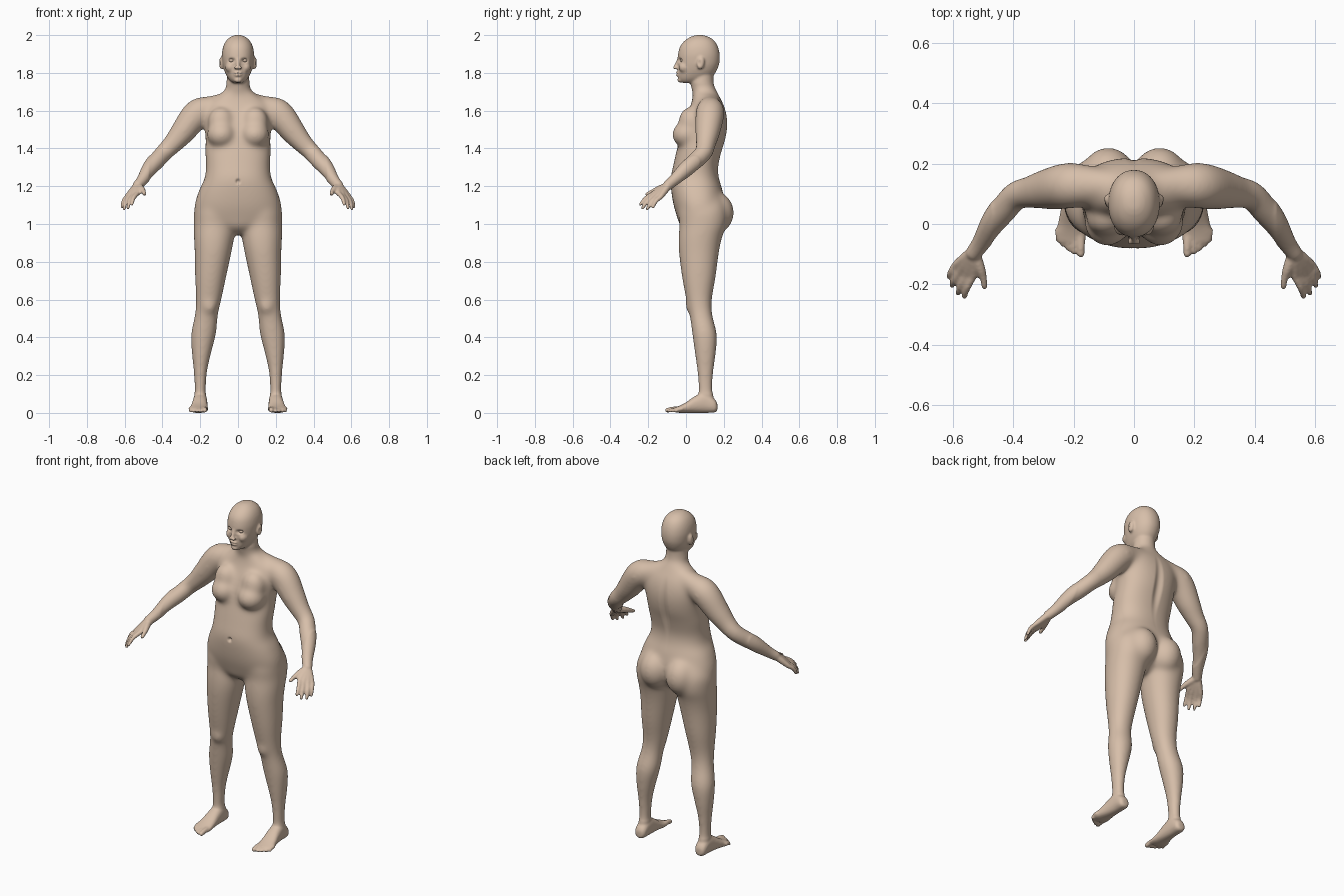
import bpy, bmesh
from math import sin, cos, pi, copysign
from mathutils import Vector, Matrix


def resample(rows, steps=4):
    """Catmull-Rom smoothing of a table of sections."""
    rows = [Vector(r) for r in rows]
    out = []
    for i in range(len(rows) - 1):
        p0, p1 = rows[max(i - 1, 0)], rows[i]
        p2, p3 = rows[i + 1], rows[min(i + 2, len(rows) - 1)]
        for s in range(steps):
            t = s / steps
            out.append(0.5 * (2 * p1 + (p2 - p0) * t + (2 * p0 - 5 * p1 + 4 * p2 - p3) * t * t
                              + (3 * p1 - p0 - 3 * p2 + p3) * t ** 3))
    return out + [rows[-1]]


def skin_rings(bm, rings):
    rings = [[bm.verts.new(p) for p in ring] for ring in rings]
    n = len(rings[0])
    for a, b in zip(rings, rings[1:]):
        for i in range(n):
            bm.faces.new((a[i], a[(i + 1) % n], b[(i + 1) % n], b[i]))
    bm.faces.new(rings[0][::-1])
    bm.faces.new(rings[-1])


def loft(bm, rows, along='z', power=2.3, n=40):
    """Rows: station, centre x, half width, low and high of the other axis."""
    rings = []
    for s, cx, rx, lo, hi in resample(rows):
        ring = []
        for i in range(n):
            c, d = cos(2 * pi * i / n), sin(2 * pi * i / n)
            u = cx + rx * copysign(abs(c) ** (2 / power), c)
            v = (lo + hi) / 2 + (hi - lo) / 2 * copysign(abs(d) ** (2 / power), d)
            ring.append((u, v, s) if along == 'z' else (u, s, v))
        rings.append(ring)
    skin_rings(bm, rings)


def ball(bm, c, r, tilt=0.0):
    m = Matrix.Translation(c) @ Matrix.Rotation(tilt, 4, 'X') @ Matrix.Diagonal((*r, 1))
    bmesh.ops.create_uvsphere(bm, u_segments=24, v_segments=16, radius=1, matrix=m)


def tube(bm, rows, n=20):
    """Rows: x, y, z, radius. Rounded ends."""
    pts = resample(rows)
    rings = []
    for i, p in enumerate(pts):
        t = (pts[min(i + 1, len(pts) - 1)] - pts[max(i - 1, 0)]).xyz.normalized()
        a = t.cross(Vector((0.3, 0.9, 0.2))).normalized()
        b = t.cross(a)
        rings.append([p.xyz + p.w * (a * cos(2 * pi * k / n) + b * sin(2 * pi * k / n))
                      for k in range(n)])
    skin_rings(bm, rings)
    for p in (pts[0], pts[-1]):
        ball(bm, p.xyz, (p.w,) * 3)


bm = bmesh.new()

# Leg
loft(bm, [(1.16, .11, .07, 0, .18), (1.08, .118, .112, -.04, .215), (1.0, .125, .11, -.035, .215),
          (.93, .127, .107, -.04, .192), (.85, .132, .098, -.038, .175), (.72, .145, .083, -.022, .158),
          (.60, .155, .068, 0, .138), (.52, .167, .062, .018, .14), (.42, .182, .067, .032, .164),
          (.32, .193, .053, .045, .16), (.22, .199, .037, .058, .147), (.12, .2, .031, .065, .142),
          (.05, .2, .033, .07, .15)], power=2.1)
ball(bm, (.085, .16, 1.06), (.09, .095, .11))            # buttock
ball(bm, (.152, .03, .57), (.04, .035, .05))             # kneecap

# Foot and toes
loft(bm, [(.166, .2, .018, .012, .05), (.15, .2, .033, .002, .075), (.10, .2, .037, 0, .11),
          (.05, .202, .04, 0, .09), (0, .206, .046, 0, .056), (-.03, .209, .051, 0, .04),
          (-.06, .207, .046, .003, .028)], along='y')
for x, tip, r in [(.176, -.098, .014), (.2, -.094, .0095), (.218, -.083, .009),
                  (.236, -.069, .009), (.251, -.053, .009)]:
    tube(bm, [(x + .004, -.02, .022, r), (x, (tip - .03) / 2, .02, r), (x, tip, r, r * .95)])

# Shoulder and arm
tube(bm, [(.05, .125, 1.65, .05), (.14, .128, 1.615, .065), (.215, .127, 1.585, .078),
          (.29, .115, 1.49, .068), (.345, .105, 1.425, .055), (.39, .095, 1.38, .049),
          (.43, .05, 1.335, .048), (.465, .005, 1.295, .043), (.505, -.06, 1.235, .031),
          (.53, -.095, 1.205, .027)])

# Hand: palm bones, fingers, thumb
wrist = Vector((.53, -.09, 1.208))
for knuckle, tip in [((.532, -.172, 1.162), (.562, -.241, 1.105)), ((.555, -.17, 1.15), (.583, -.23, 1.085)),
                     ((.576, -.157, 1.143), (.603, -.205, 1.08)), ((.59, -.135, 1.142), (.612, -.175, 1.09))]:
    k, t = Vector(knuckle), Vector(tip)
    tube(bm, [(*wrist, .02), (*wrist.lerp(k, .5), .018), (*k, .0135)])
    bend = k.lerp(t, .5) + Vector((.005, -.004, .005))
    tube(bm, [(*k, .013), (*bend, .0115), (*t, .009)])
tube(bm, [(.527, -.1, 1.2, .02), (.51, -.145, 1.185, .017), (.499, -.18, 1.17, .0125),
          (.495, -.207, 1.158, .01)])

# Breast, ear, lip corner, cheek
ball(bm, (.088, .005, 1.475), (.078, .08, .072), .15)
ball(bm, (.09, .02, 1.54), (.07, .06, .08))
ball(bm, (.088, .078, 1.852), (.012, .02, .034), -.15)
ball(bm, (.04, -.005, 1.83), (.027, .034, .03))
ball(bm, (.012, -.058, 1.832 - .006), (.009, .012, .008))   # nostril wing

# Mirror the paired parts
dup = bmesh.ops.duplicate(bm, geom=bm.verts[:] + bm.edges[:] + bm.faces[:])['geom']
for v in dup:
    if isinstance(v, bmesh.types.BMVert):
        v.co.x *= -1
bmesh.ops.reverse_faces(bm, faces=[f for f in dup if isinstance(f, bmesh.types.BMFace)])

# Torso
loft(bm, [(1.71, 0, .068, .04, .16), (1.67, 0, .12, .035, .18), (1.63, 0, .175, .025, .2),
          (1.58, 0, .185, .005, .215), (1.52, 0, .178, -.02, .22), (1.45, 0, .172, -.035, .21),
          (1.38, 0, .174, -.052, .188), (1.30, 0, .17, -.07, .17), (1.24, 0, .178, -.082, .175),
          (1.18, 0, .206, -.079, .193), (1.10, 0, .23, -.066, .205), (1.03, 0, .22, -.045, .19),
          (.98, 0, .13, -.025, .16), (.945, 0, .05, .02, .11)])
# Neck
loft(bm, [(1.83, 0, .055, .04, .15), (1.77, 0, .059, .025, .145), (1.73, 0, .064, .025, .15),
          (1.69, 0, .075, .035, .17), (1.64, 0, .1, .05, .185)], power=2)
# Head
loft(bm, [(2.0, 0, .012, .055, .085), (1.993, 0, .035, .03, .115), (1.972, 0, .061, -.005, .148),
          (1.94, 0, .078, -.031, .168), (1.90, 0, .085, -.042, .178), (1.86, 0, .083, -.044, .178),
          (1.83, 0, .078, -.042, .17), (1.80, 0, .068, -.042, .155), (1.77, 0, .052, -.04, .13),
          (1.752, 0, .034, -.03, .09), (1.746, 0, .02, -.01, .06)], power=2.15)
# Nose, lips, chin
tube(bm, [(0, -.036, 1.878, .009), (0, -.046, 1.855, .009), (0, -.056, 1.832, .0105)])
ball(bm, (0, -.042, 1.801), (.023, .013, .007))
ball(bm, (0, -.041, 1.788), (.02, .013, .007))
ball(bm, (0, -.03, 1.762), (.022, .016, .014))
bmesh.ops.recalc_face_normals(bm, faces=bm.faces[:])

# Fuse the parts into one skin
mesh = bpy.data.meshes.new("body_parts")
bm.to_mesh(mesh)
bm.free()
body = bpy.data.objects.new("body", mesh)
bpy.context.collection.objects.link(body)
mod = body.modifiers.new("fuse", 'REMESH')
mod.mode = 'VOXEL'
mod.voxel_size = .006
deps = bpy.context.evaluated_depsgraph_get()
fused = bpy.data.meshes.new_from_object(body.evaluated_get(deps))
body.modifiers.clear()
body.data = fused

# Blend the joins: strong on trunk and limbs, light on hands, feet and face
bm = bmesh.new()
bm.from_mesh(fused)
big = [v for v in bm.verts if abs(v.co.x) < .47 and .1 < v.co.z < 1.74]
for i in range(50):
    bmesh.ops.smooth_vert(bm, verts=big, factor=.5, use_axis_x=True, use_axis_y=True, use_axis_z=True)
for i in range(3):
    bmesh.ops.smooth_vert(bm, verts=bm.verts[:], factor=.4, use_axis_x=True, use_axis_y=True, use_axis_z=True)


def dent(c, r, push):
    for v in bm.verts:
        d = sum(((v.co[k] - c[k]) / r[k]) ** 2 for k in range(3))
        if d < 1:
            v.co += Vector(push) * (1 - d) ** 2


# Eye sockets, ear hollows, mouth line, navel, spine
for s in (1, -1):
    dent((s * .034, -.035, 1.866), (.026, .04, .017), (0, .016, 0))
    dent((s * .1, .07, 1.853), (.012, .014, .024), (-s * .006, 0, 0))
dent((0, -.05, 1.7945), (.026, .03, .006), (0, .006, 0))
dent((0, -.08, 1.225), (.016, .03, .018), (0, .014, 0))
dent((0, .21, 1.42), (.035, .06, .26), (0, -.012, 0))
bm.to_mesh(fused)
bm.free()

# Eyes
skin = bpy.data.materials.new("skin")
skin.diffuse_color = (.68, .52, .40, 1)
parts = [body]
for side, s in (("left", 1), ("right", -1)):
    bm = bmesh.new()
    ball(bm, (s * .034, -.0145, 1.866), (.016, .0155, .011))
    me = bpy.data.meshes.new(side + "_eye")
    bm.to_mesh(me)
    bm.free()
    parts.append(bpy.data.objects.new(side + "_eye", me))
    bpy.context.collection.objects.link(parts[-1])
for ob in parts:
    ob.data.materials.clear()
    ob.data.materials.append(skin)
    ob.data.shade_smooth()
